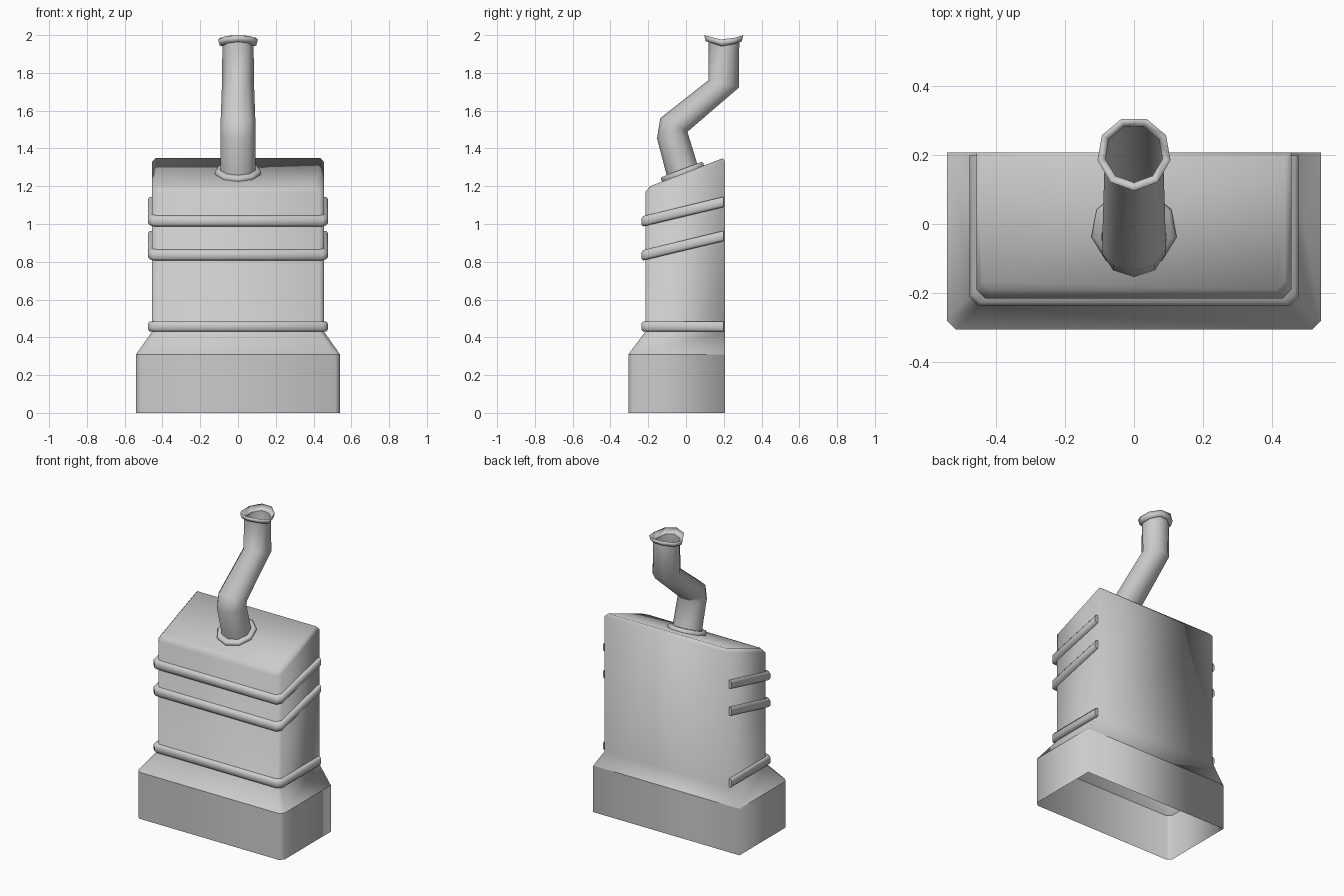
import bpy, bmesh, math
from mathutils import Vector

cube = bpy.data.objects.get("Cube")
if cube:
    bpy.data.objects.remove(cube, do_unlink=True)

grey = bpy.data.materials.new("plain grey")
grey.use_nodes = True
COLOUR = (0.6, 0.6, 0.6, 1)
grey.diffuse_color = COLOUR
grey.node_tree.nodes["Principled BSDF"].inputs["Base Color"].default_value = COLOUR

SIDES = 9
BACK = 0.207


def loft(name, rings, cap_start=False, cap_end=False, crease=None, limit=58):
    """Skin closed rings in order, smooth below the angle limit."""
    bm = bmesh.new()
    rows = [[bm.verts.new(p) for p in ring] for ring in rings]
    n = len(rows[0])
    for a, b in zip(rows, rows[1:]):
        for i in range(n):
            j = (i + 1) % n
            bm.faces.new((a[i], a[j], b[j], b[i]))
    if cap_start:
        bm.faces.new(rows[0][::-1])
    if cap_end:
        bm.faces.new(rows[-1])
    if cap_start and cap_end:
        bmesh.ops.recalc_face_normals(bm, faces=bm.faces)
    for f in bm.faces:
        f.smooth = True
    creased = set(rows[crease]) if crease is not None else set()
    for e in bm.edges:
        on_crease = all(v in creased for v in e.verts)
        e.smooth = not on_crease and e.calc_face_angle(0) < math.radians(limit)
    mesh = bpy.data.meshes.new(name)
    bm.to_mesh(mesh)
    bm.free()
    mesh.materials.append(grey)
    obj = bpy.data.objects.new(name, mesh)
    bpy.context.collection.objects.link(obj)
    return obj


def u_path(half, front, back, cut=0.025):
    """Plan outline with cut front corners, running from the left back to the right back."""
    left = [(half, back), (half, front + cut), (half - cut, front)]
    return left + [(-x, y) for x, y in reversed(left)]


def plan_ring(half, front, height, back=BACK, cut=0.025):
    pts = u_path(half, front, back, cut)[::-1]
    return [Vector((x, y, height(y))) for x, y in pts]


def roof(y):
    return 1.20 + 0.385 * (y + 0.19)


# Housing: plinth, sloped shoulder, upright body and slanted roof, open below
loft("housing", [
    plan_ring(0.54, -0.305, lambda y: 0),
    plan_ring(0.54, -0.305, lambda y: 0.31),
    plan_ring(0.455, -0.215, lambda y: 0.43),
    plan_ring(0.455, -0.215, lambda y: roof(y) - 0.022),
    plan_ring(0.437, -0.19, roof, 0.195),
], cap_end=True, crease=1)


# Straps wrapped round the front and sides
def strap(name, z, slope):
    profile = [(-0.01, 0), (0.012, 0), (0.021, 0.012),
               (0.021, 0.043), (0.012, 0.055), (-0.01, 0.055)]
    paths = [u_path(0.455 + d, -0.215 - d, 0.198) for d, _ in profile]
    rings = [[Vector((x, y, z + h + slope * (y + 0.236)))
              for (x, y), (_, h) in zip(points, profile)]
             for points in zip(*paths)]
    loft(name, rings, True, True)


strap("lower_strap", 0.43, 0)
strap("middle_strap", 0.805, 0.24)
strap("upper_strap", 0.985, 0.24)


# Pipe and its collar
def tilted_ring(y, z, rx, ry, tilt, notch=0):
    t = math.radians(tilt)
    ring = []
    for k in range(SIDES):
        a = 2 * math.pi * k / SIDES - math.pi / 2
        u = math.sin(a)
        ring.append(Vector((rx * math.cos(a), y + ry * u * math.cos(t),
                            z + ry * u * math.sin(t) + notch * abs(u))))
    return ring


collar = [(0, 0.12), (0.02, 0.125), (0.03, 0.115), (0.03, 0.08)]
loft("pipe_collar", [tilted_ring(-0.01 - 0.36 * h, 1.262 + 0.93 * h, r, r, 21)
                     for h, r in collar], True, True)

loft("chimney_pipe", [
    tilted_ring(-0.015, 1.275, 0.095, 0.09, 24),
    tilted_ring(-0.07, 1.47, 0.094, 0.085, 11),
    tilted_ring(-0.06, 1.525, 0.094, 0.084, -25),
    tilted_ring(0.203, 1.742, 0.086, 0.086, -13),
    tilted_ring(0.203, 1.94, 0.084, 0.084, 0, 0.025),
])

# Notched flare at the mouth of the pipe
flare = [(1.936, 0.083), (1.94, 0.098), (1.972, 0.107), (1.94, 0.084)]
loft("pipe_mouth", [tilted_ring(0.203, z, r, r, 0, 0.028) for z, r in flare])
